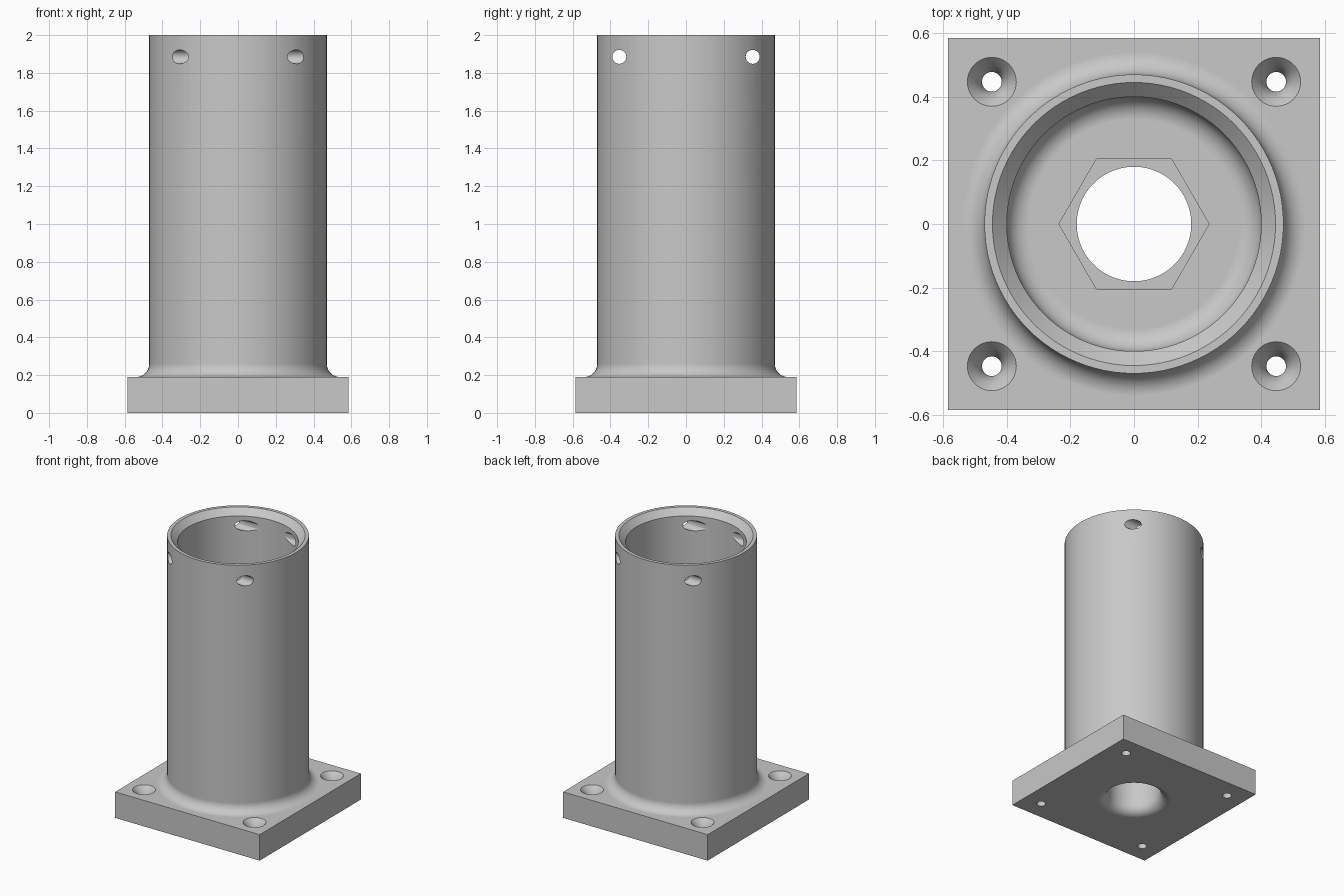
import bpy, bmesh, math
from mathutils import Matrix, Vector

default = bpy.data.objects.get("Cube")
if default:
    bpy.data.objects.remove(default, do_unlink=True)

PLATE, TOP = 0.19, 2.0        # plate thickness, overall height
OUTER, INNER = 0.47, 0.40     # tube radii
FILLET = 0.07
FLOOR = 0.30                  # inside floor of the tube


def add_object(name, bm):
    bmesh.ops.recalc_face_normals(bm, faces=bm.faces)
    mesh = bpy.data.meshes.new(name)
    bm.to_mesh(mesh)
    bm.free()
    obj = bpy.data.objects.new(name, mesh)
    bpy.context.collection.objects.link(obj)
    return obj


def arc(cx, cz, start, end, steps=10):
    """Quarter-round profile points, angles in degrees."""
    angles = [math.radians(start + (end - start) * i / steps) for i in range(steps + 1)]
    return [(cx + FILLET * math.cos(a), cz + FILLET * math.sin(a)) for a in angles]


def lathe(name, profile, segments=96, place=Matrix()):
    """Solid of revolution about z; the profile is closed on the axis."""
    points = [(0, profile[0][1])] + profile + [(0, profile[-1][1])]
    bm = bmesh.new()
    verts = [bm.verts.new((r, 0, z)) for r, z in points]
    edges = [bm.edges.new(pair) for pair in zip(verts, verts[1:])]
    bmesh.ops.spin(bm, geom=verts + edges, cent=(0, 0, 0), axis=(0, 0, 1),
                   angle=math.tau, steps=segments, use_merge=True)
    bmesh.ops.remove_doubles(bm, verts=bm.verts, dist=1e-5)
    # Merge the end fans into flat caps
    flat = [e for e in bm.edges if any(v.co.xy.length < 1e-4 for v in e.verts)]
    bmesh.ops.dissolve_edges(bm, edges=flat, use_verts=True)
    bm.transform(place)
    return add_object(name, bm)


def combine(target, other, operation):
    mod = target.modifiers.new(operation.title(), 'BOOLEAN')
    mod.object, mod.operation, mod.solver = other, operation, 'EXACT'
    bpy.context.view_layer.objects.active = target
    bpy.ops.object.modifier_apply(modifier=mod.name)
    bpy.data.objects.remove(other, do_unlink=True)


# Square plate
bm = bmesh.new()
bmesh.ops.create_cube(bm, size=1)
bm.transform(Matrix.Translation((0, 0, PLATE / 2)) @ Matrix.Diagonal((1.17, 1.17, PLATE, 1)))
body = add_object("flanged_tube", bm)

# Outer tube with a fillet at its foot
foot = arc(OUTER + FILLET, PLATE + FILLET, 270, 180)
combine(body, lathe("tube_solid", [(OUTER + FILLET, 0.08)] + foot + [(OUTER, TOP)]), 'UNION')

# Bore with a rounded floor and a chamfered mouth
bore = arc(INNER - FILLET, FLOOR + FILLET, 270, 360)
combine(body, lathe("bore_cutter", bore + [(INNER, 1.955), (0.445, TOP), (0.495, 2.05)]),
        'DIFFERENCE')

# Hexagonal pocket in the floor
combine(body, lathe("hex_cutter", [(0.236, FLOOR - 0.06), (0.236, FLOOR + 0.1)], 6),
        'DIFFERENCE')

# Central hole, rounded at the underside
mouth = arc(0.18 + FILLET, FILLET, 270, 180)
combine(body, lathe("hole_cutter", [(0.18 + FILLET, -0.1)] + mouth + [(0.18, 0.6)]),
        'DIFFERENCE')

# Countersunk screw holes at the corners
screw = [(0.031, -0.1), (0.031, 0.10), (0.039, 0.135), (0.055, 0.165),
         (0.077, PLATE), (0.077, 0.25)]
for sx in (-1, 1):
    for sy in (-1, 1):
        place = Matrix.Translation((sx * 0.447, sy * 0.447, 0))
        combine(body, lathe("screw_cutter", screw, 40, place), 'DIFFERENCE')

# Cross-drilled pin holes near the top
for side in (-1, 1):
    place = Matrix.Translation((0, side * 0.353, 1.885)) @ Matrix.Rotation(math.pi / 2, 4, 'Y')
    combine(body, lathe("pin_cutter", [(0.037, -0.7), (0.037, 0.7)], 32, place), 'DIFFERENCE')

# Grey finish
grey = bpy.data.materials.new("plain_grey")
grey.use_nodes = True
color = (0.58, 0.58, 0.58, 1)
grey.diffuse_color = color
grey.node_tree.nodes["Principled BSDF"].inputs["Base Color"].default_value = color
body.data.materials.clear()
body.data.materials.append(grey)

# Smooth shading with crisp edges
bpy.ops.object.select_all(action='DESELECT')
body.select_set(True)
bpy.context.view_layer.objects.active = body
bpy.ops.object.shade_smooth_by_angle(angle=math.radians(30))
weighted = body.modifiers.new("Weighted Normals", 'WEIGHTED_NORMAL')
weighted.keep_sharp = True
